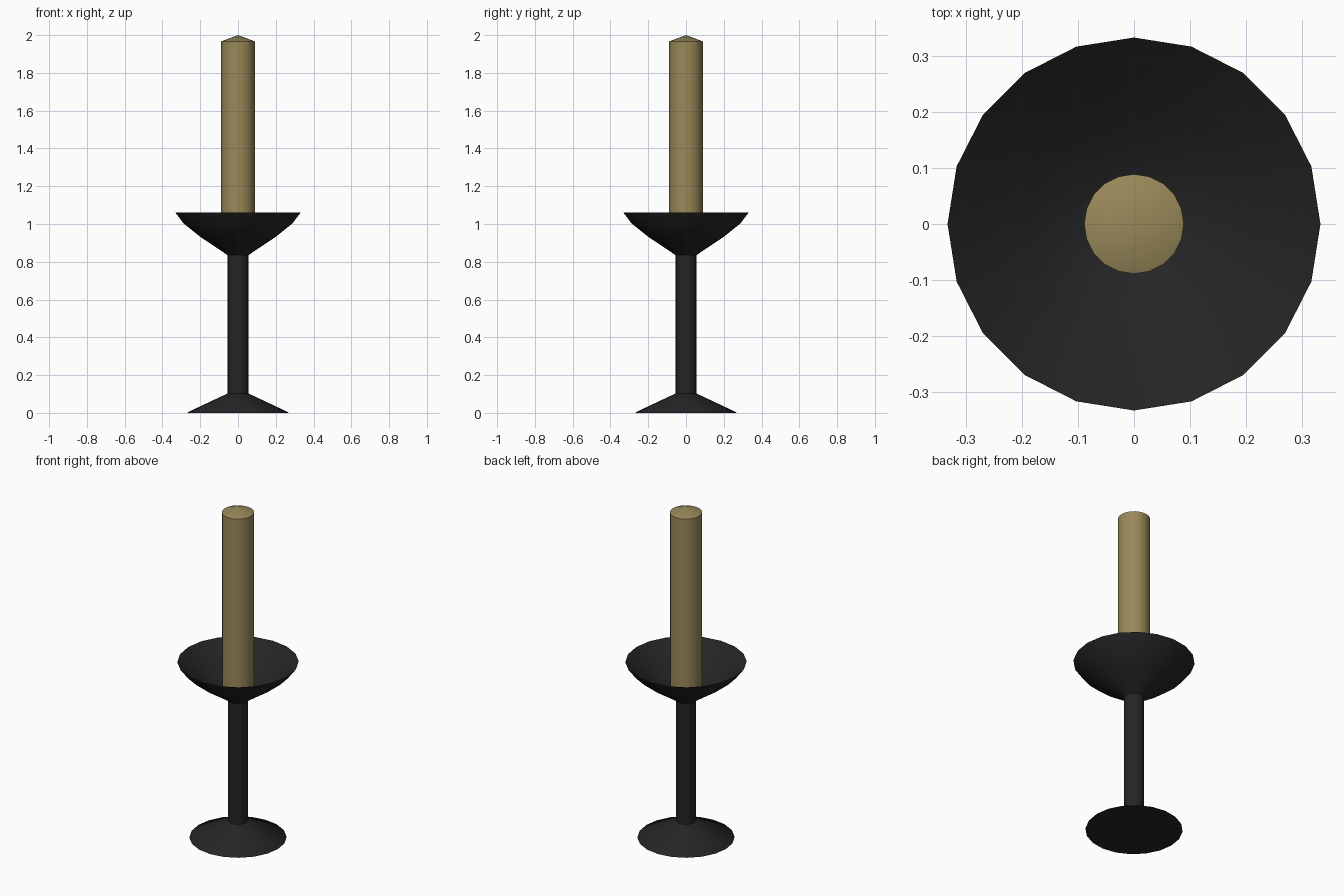
import bpy, bmesh, math

if "Cube" in bpy.data.objects:
    bpy.data.objects.remove(bpy.data.objects["Cube"])

SIDES = 20


def material(name, color):
    m = bpy.data.materials.new(name)
    m.diffuse_color = (*color, 1)
    m.use_nodes = True
    m.node_tree.nodes["Principled BSDF"].inputs["Base Color"].default_value = m.diffuse_color
    return m


def lathe(name, profile, mat):
    """Revolve (radius, z) points around z; the profile starts and ends on the axis."""
    bm = bmesh.new()
    rings = []
    for r, z in profile:
        n = SIDES if r > 0 else 1
        rings.append([bm.verts.new((r * math.cos(2 * math.pi * i / SIDES),
                                    r * math.sin(2 * math.pi * i / SIDES), z))
                      for i in range(n)])
    for a, b in zip(rings, rings[1:]):
        for i in range(SIDES):
            j = (i + 1) % SIDES
            quad = [a[i % len(a)], a[j % len(a)], b[j % len(b)], b[i % len(b)]]
            bm.faces.new(list(dict.fromkeys(quad)))
    bmesh.ops.recalc_face_normals(bm, faces=bm.faces)
    mesh = bpy.data.meshes.new(name)
    bm.to_mesh(mesh)
    bm.free()
    mesh.materials.append(mat)
    obj = bpy.data.objects.new(name, mesh)
    bpy.context.collection.objects.link(obj)
    bpy.ops.object.select_all(action='DESELECT')
    obj.select_set(True)
    bpy.context.view_layer.objects.active = obj
    bpy.ops.object.shade_smooth_by_angle(angle=math.radians(50))
    return obj


iron = material("black_iron", (0.018, 0.018, 0.018))
wax = material("wax", (0.32, 0.25, 0.10))

# Holder: flared foot, stem and hollow drip bowl
lathe("candle_holder", [
    (0, 0), (0.267, 0), (0.265, 0.004), (0.055, 0.103), (0.055, 0.835),
    (0.197, 0.93), (0.287, 1.002), (0.333, 1.062),
    (0.279, 1.016), (0.19, 0.948), (0.06, 0.865), (0, 0.865)], iron)

# Candle: plain cylinder with a shallow pointed top
lathe("candle", [(0, 0.86), (0.089, 0.86), (0.089, 1.967), (0, 2.0)], wax)
